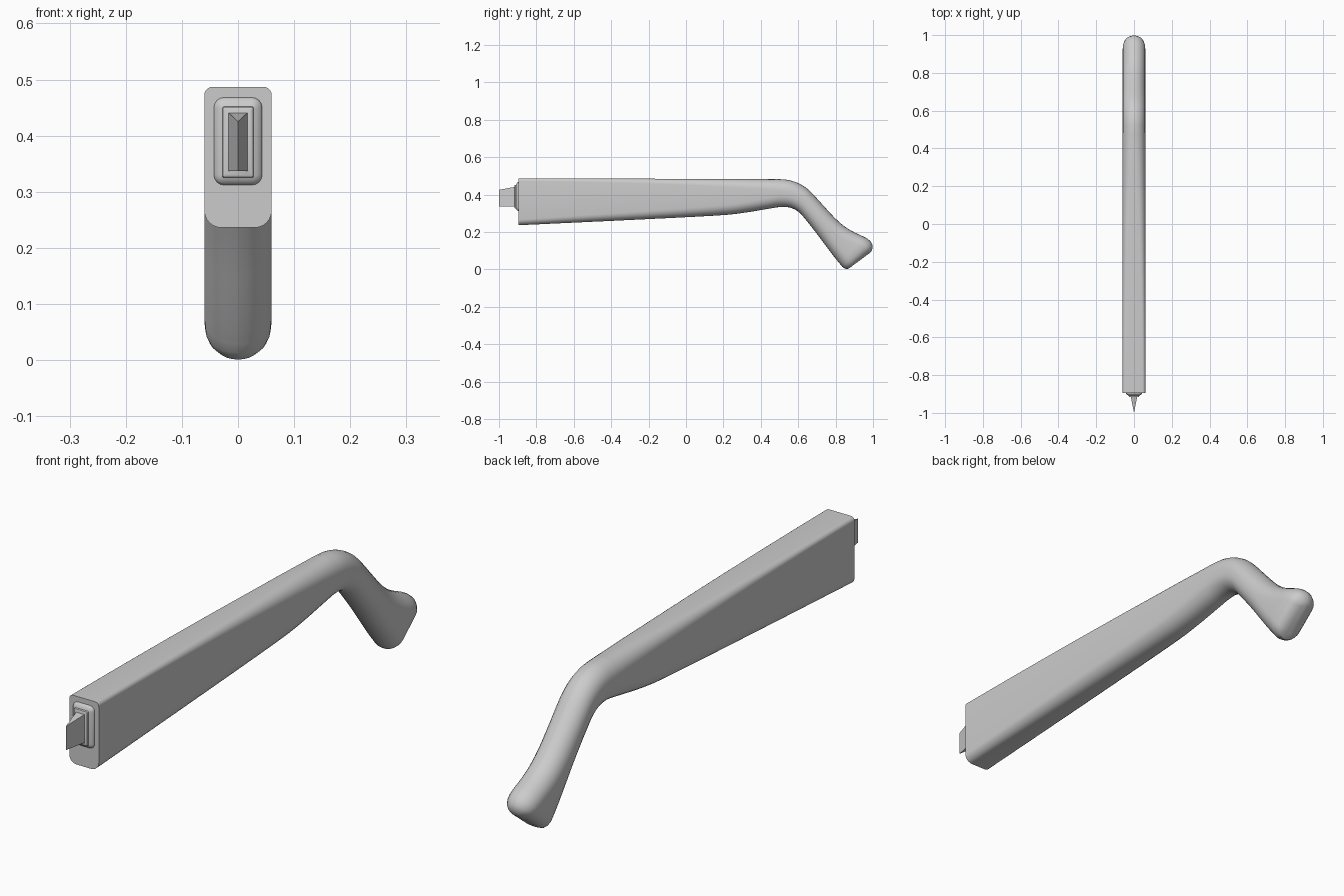
import bpy, bmesh, math
from mathutils import Vector

if "Cube" in bpy.data.objects:
    bpy.data.objects.remove(bpy.data.objects["Cube"])


def ring(top, bot, w, rt, rb, n=7):
    """Rounded rectangle of half width w between two side-view points."""
    top, bot = Vector((0, *top)), Vector((0, *bot))
    up = (top - bot).normalized()
    h = (top - bot).length
    pts = []
    for cx, cz, r, a0 in ((w - rt, h - rt, rt, 0), (rt - w, h - rt, rt, 90),
                          (rb - w, rb, rb, 180), (w - rb, rb, rb, 270)):
        for i in range(n):
            a = math.radians(a0 + 90 * i / (n - 1))
            pts.append(bot + up * (cz + r * math.sin(a)) + Vector((cx + r * math.cos(a), 0, 0)))
    return pts


def loft(name, rings, angle=35):
    bm = bmesh.new()
    rows = [[bm.verts.new(p) for p in r] for r in rings]
    for a, b in zip(rows, rows[1:]):
        for i in range(len(a)):
            j = (i + 1) % len(a)
            bm.faces.new((a[i], a[j], b[j], b[i]))
    bm.faces.new(rows[0])
    bm.faces.new(rows[-1])
    bmesh.ops.remove_doubles(bm, verts=bm.verts, dist=0.00002)
    bmesh.ops.recalc_face_normals(bm, faces=bm.faces)
    me = bpy.data.meshes.new(name)
    bm.to_mesh(me)
    bm.free()
    ob = bpy.data.objects.new(name, me)
    bpy.context.collection.objects.link(ob)
    bpy.ops.object.select_all(action='DESELECT')
    ob.select_set(True)
    bpy.context.view_layer.objects.active = ob
    bpy.ops.object.shade_smooth_by_angle(angle=math.radians(angle))
    return ob


def spline(a, b, c, d, t):
    return [0.5 * (2 * q + (r - p) * t + (2 * p - 5 * q + 4 * r - s) * t * t
                   + (3 * q - p - 3 * r + s) * t ** 3) for p, q, r, s in zip(a, b, c, d)]


# Handle: top y, z and bottom y, z of each section
stations = [
    (-.895, .487, -.895, .236), (-.3, .485, -.3, .264), (.15, .483, .15, .287),
    (.3, .483, .3, .301), (.45, .482, .44, .324), (.5, .482, .5, .333),
    (.55, .477, .545, .332), (.6, .461, .578, .322), (.645, .434, .608, .302),
    (.68, .401, .633, .274), (.74, .335, .675, .222), (.8, .271, .715, .17),
    (.85, .228, .752, .12), (.9, .198, .79, .07), (.97, .164, .824, .028)]
# Rounded butt end: same, plus half width
butt = [(.987, .150, .836, .013, .058), (.997, .132, .848, .005, .052),
        (.998, .116, .861, .001, .040), (.993, .100, .875, .007, .024),
        (.986, .090, .886, .016, .008)]
rings = []
ext = [stations[0]] + stations + [butt[1][:4]]
smooth = []
for i in range(1, len(ext) - 2):
    steps = 4
    smooth += [spline(*ext[i - 1:i + 3], k / steps) for k in range(steps)]
smooth.append(stations[-1])
for ty, tz, by, bz in smooth:
    t = min(1, (by + .895) / 1.4)
    rings.append(ring((ty, tz), (by, bz), .06, .015 + .0445 * t * t, .03 + .0295 * t))
for ty, tz, by, bz, w in butt:
    rings.append(ring((ty, tz), (by, bz), w, w * .99, w * .99))
loft("handle", rings)

# Stepped collar: y, half width, bottom z, top z, corner radius
collar = [(-.88, .043, .312, .468, .018), (-.897, .043, .312, .468, .018),
          (-.902, .040, .315, .465, .016), (-.906, .033, .320, .458, .010),
          (-.908, .028, .325, .452, .004), (-.915, .027, .326, .451, .003),
          (-.917, .023, .330, .447, .003)]
loft("collar", [ring((y, t), (y, b), w, r, r, 5) for y, w, b, t, r in collar], 40)

# Wedge blade narrowing to a vertical edge
bm = bmesh.new()
v = [bm.verts.new(p) for p in ((-.018, -.91, .337), (.018, -.91, .337), (.018, -.91, .442),
                              (-.018, -.91, .442), (0, -1, .337), (0, -1, .425))]
for f in ((0, 1, 2, 3), (0, 4, 1), (3, 2, 5), (0, 3, 5, 4), (1, 4, 5, 2)):
    bm.faces.new([v[i] for i in f])
bmesh.ops.recalc_face_normals(bm, faces=bm.faces)
me = bpy.data.meshes.new("blade")
bm.to_mesh(me)
bm.free()
bpy.context.collection.objects.link(bpy.data.objects.new("blade", me))
